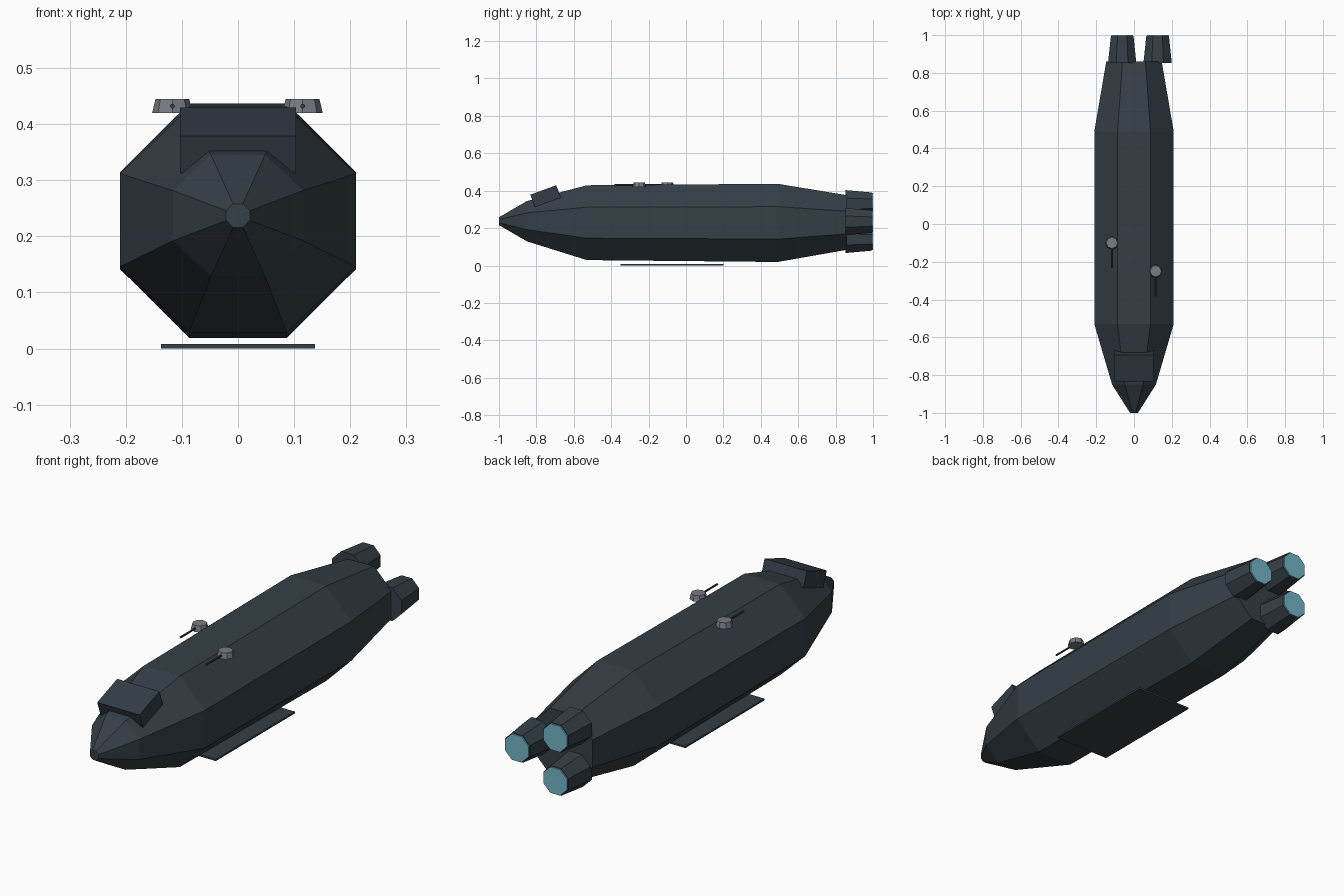
import bpy, bmesh, math
from mathutils import Matrix

if "Cube" in bpy.data.objects:
    bpy.data.objects.remove(bpy.data.objects["Cube"], do_unlink=True)


def material(name, rgb):
    m = bpy.data.materials.new(name)
    m.use_nodes = True
    m.diffuse_color = (*rgb, 1)
    m.node_tree.nodes["Principled BSDF"].inputs["Base Color"].default_value = (*rgb, 1)
    return m


hull_mat = material("dark slate", (0.035, 0.05, 0.062))
box_mat = material("deep blue grey", (0.033, 0.045, 0.06))
gun_mat = material("gun grey", (0.19, 0.20, 0.23))
barrel_mat = material("barrel charcoal", (0.04, 0.045, 0.05))
glow_mat = material("engine cyan", (0.17, 0.46, 0.56))


def finish(name, bm, mat):
    bmesh.ops.recalc_face_normals(bm, faces=bm.faces)
    mesh = bpy.data.meshes.new(name)
    bm.to_mesh(mesh)
    bm.free()
    mesh.materials.append(mat)
    ob = bpy.data.objects.new(name, mesh)
    bpy.context.collection.objects.link(ob)
    return ob


def loft(name, stations, mat, x=0, sides=8):
    """Flat-sided body along y; stations are (y, centre z, half width, half height)."""
    bm = bmesh.new()
    rings = []
    for y, z, hw, hh in stations:
        ring = []
        for i in range(sides):
            a = math.tau * (i + 0.5) / sides
            k = 1 / math.cos(math.pi / sides)
            ring.append(bm.verts.new((x + hw * k * math.cos(a), y, z + hh * k * math.sin(a))))
        rings.append(ring)
    for a, b in zip(rings, rings[1:]):
        for i in range(sides):
            j = (i + 1) % sides
            bm.faces.new((a[i], a[j], b[j], b[i]))
    bm.faces.new(rings[0])
    bm.faces.new(rings[-1])
    return finish(name, bm, mat)


def box(name, size, centre, mat, tilt=0):
    bm = bmesh.new()
    bmesh.ops.create_cube(bm, size=1, matrix=Matrix.Translation(centre)
                          @ Matrix.Rotation(tilt, 4, 'X') @ Matrix.Diagonal((*size, 1)))
    return finish(name, bm, mat)


# Eight-sided hull
loft("hull", [(-1, 0.237, 0.021, 0.021), (-0.85, 0.237, 0.116, 0.108),
              (-0.53, 0.229, 0.21, 0.2), (0.49, 0.228, 0.21, 0.209),
              (0.86, 0.23, 0.147, 0.146)], hull_mat)

# Tilted bridge block and flat keel plate
box("bridge", (0.206, 0.148, 0.07), (0, -0.751, 0.371), box_mat, math.radians(20))
box("keel_plate", (0.274, 0.55, 0.008), (0, -0.075, 0.004), hull_mat)

# Three engines in a triangle, each with a glowing end
for i in range(3):
    a = math.tau * i / 3
    x, z = 0.125 * math.cos(a), 0.235 + 0.11 * math.sin(a)
    loft(f"engine_{i + 1}", [(0.852, z, 0.075, 0.073), (0.994, z, 0.06, 0.06)], hull_mat, x)
    loft(f"engine_glow_{i + 1}", [(0.994, z, 0.057, 0.057), (1, z, 0.057, 0.057)], glow_mat, x)

# Two deck guns
for side, x, y in (("right", -0.117, -0.1), ("left", 0.115, -0.25)):
    bm = bmesh.new()
    bmesh.ops.create_cone(bm, cap_ends=True, segments=8, radius1=0.036, radius2=0.03,
                          depth=0.025, matrix=Matrix.Translation((x, y, 0.4325)))
    finish(f"gun_turret_{side}", bm, gun_mat)
    loft(f"gun_barrel_{side}", [(y, 0.432, 0.004, 0.004), (y - 0.133, 0.432, 0.004, 0.004)],
         barrel_mat, x)
